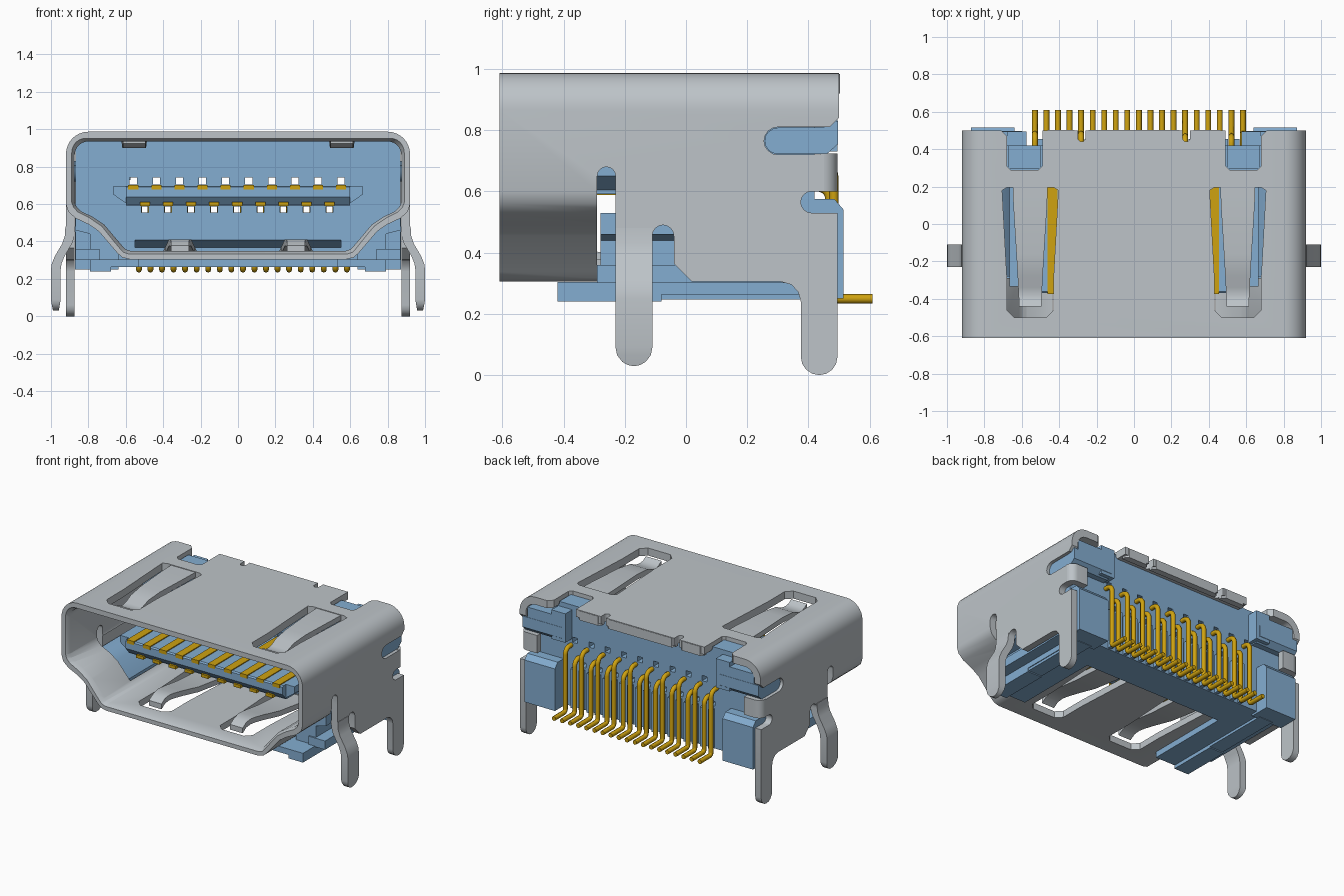
import bpy, bmesh, math
from mathutils import Vector

if "Cube" in bpy.data.objects:
    bpy.data.objects.remove(bpy.data.objects["Cube"])


def material(name, rgb):
    m = bpy.data.materials.new(name)
    m.use_nodes = True
    m.diffuse_color = (*rgb, 1)
    m.node_tree.nodes["Principled BSDF"].inputs["Base Color"].default_value = (*rgb, 1)
    return m


STEEL = material("steel grey", (0.51, 0.55, 0.58))
BLUE = material("blue plastic", (0.23, 0.42, 0.64))
GOLD = material("gold", (0.62, 0.36, 0.005))


def finish(name, bm, mat):
    bmesh.ops.recalc_face_normals(bm, faces=bm.faces)
    me = bpy.data.meshes.new(name)
    bm.to_mesh(me)
    bm.free()
    me.materials.append(mat)
    ob = bpy.data.objects.new(name, me)
    bpy.context.collection.objects.link(ob)
    return ob


def loft(name, sections, mat):
    """Skin a row of matching sections and cap both ends."""
    bm = bmesh.new()
    rows = [[bm.verts.new(p) for p in sec] for sec in sections]
    n = len(rows[0])
    for r, q in zip(rows, rows[1:]):
        for i in range(n):
            bm.faces.new((r[i], r[(i + 1) % n], q[(i + 1) % n], q[i]))
    bm.faces.new(rows[0])
    bm.faces.new(rows[-1])
    return finish(name, bm, mat)


def prism(name, pts, axis, a, b, mat, s=1):
    """Extrude a flat outline along an axis from a to b; s=-1 mirrors in x."""
    put = {"X": lambda p, t: (s * t, p[0], p[1]), "Y": lambda p, t: (s * p[0], t, p[1]),
           "Z": lambda p, t: (s * p[0], p[1], t)}[axis]
    return loft(name, [[put(p, t) for p in pts] for t in (a, b)], mat)


def boxes(name, items, mat, s=1):
    """Each item is (x0, x1, y0, y1, z0, z1)."""
    bm = bmesh.new()
    for x0, x1, y0, y1, z0, z1 in items:
        for v in bmesh.ops.create_cube(bm, size=1)["verts"]:
            v.co = Vector((s * (x1 if v.co.x > 0 else x0), y1 if v.co.y > 0 else y0,
                           z1 if v.co.z > 0 else z0))
    return finish(name, bm, mat)


def cut(ob, cutter):
    m = ob.modifiers.new("cut", "BOOLEAN")
    m.operation, m.solver, m.object = "DIFFERENCE", "EXACT", cutter
    dg = bpy.context.evaluated_depsgraph_get()
    me = bpy.data.meshes.new_from_object(ob.evaluated_get(dg))
    ob.modifiers.clear()
    ob.data = me
    bpy.data.objects.remove(cutter)


def arc(cx, cy, r, a0, a1, n=8):
    return [(cx + r * math.cos(math.radians(a0 + (a1 - a0) * i / n)),
             cy + r * math.sin(math.radians(a0 + (a1 - a0) * i / n))) for i in range(n + 1)]


def both(half):
    return half + [(-x, z) for x, z in reversed(half)]


# Metal shell: tube with the tapered plug outline and a flared mouth
outer = arc(0.80, 0.867, 0.12, 90, 0) + [(0.92, 0.60), (0.908, 0.56), (0.87, 0.525), (0.80, 0.492),
        (0.745, 0.455), (0.645, 0.338), (0.618, 0.314), (0.58, 0.305)]
inner = arc(0.80, 0.862, 0.073, 90, 0) + [(0.873, 0.61), (0.863, 0.585), (0.84, 0.562), (0.78, 0.533),
        (0.715, 0.49), (0.615, 0.372), (0.60, 0.358), (0.575, 0.35)]
shell = prism("shell", both(outer), "Y", -0.61, 0.50, STEEL)
cut(shell, prism("cutter", both(inner), "Y", -0.8, 0.8, STEEL))
cut(shell, loft("cutter", [[(x * k, y, 0.64 + (z - 0.64) * m) for x, z in both(inner)]
                           for y, k, m in ((-0.63, 1.03, 1.09), (-0.57, 0.995, 0.99))], STEEL))
cut(shell, boxes("cutter", [(-1.1, 1.1, 0.22, 1, 0, 0.6)], STEEL))

for s in (1, -1):
    # Openings in the side: shoulders, relief slot, rear slot, tab gap
    cut(shell, boxes("cutter", [(0.62, 1.1, -0.29, 0.3, 0, 0.6)], STEEL, s))
    cut(shell, prism("cutter", [(-0.29, 0.5)] + arc(-0.26, 0.65, 0.03, 180, 0) + [(-0.23, 0.5)],
                     "X", 0.8, 1.1, STEEL, s))
    cut(shell, prism("cutter", arc(0.30, 0.765, 0.045, 90, 270) + [(0.6, 0.72), (0.6, 0.84), (0.5, 0.84),
                     (0.47, 0.81)], "X", 0.85, 1.1, STEEL, s))
    cut(shell, boxes("cutter", [(0.7, 1.1, 0.45, 0.7, 0.5, 0.73)], STEEL, s))
    # Top rear notch and small lip notch
    cut(shell, prism("cutter", [(0.49, 0.7), (0.49, 0.31), (0.51, 0.29), (0.66, 0.29), (0.68, 0.31),
                     (0.68, 0.47), (0.72, 0.51), (0.72, 0.7)], "Z", 0.9, 1.1, STEEL, s))
    cut(shell, prism("cutter", [(0.26, 0.7)] + arc(0.28, 0.46, 0.02, 180, 360, 6) + [(0.30, 0.7)],
                     "Z", 0.85, 1.1, STEEL, s))
    # Spring openings in the roof and floor, each with a bent spring tongue
    hole = [(0.15, 0.18), (0.125, -0.28), (0.125, -0.46), (0.085, -0.50), (-0.085, -0.50),
            (-0.125, -0.46), (-0.125, -0.28), (-0.15, 0.18), (-0.125, 0.195), (0.125, 0.195)]
    flat = ((0.22, 0.094, 0.022), (0.10, 0.09, 0.022), (-0.16, 0.074, 0.026), (-0.28, 0.067, 0.04),
            (-0.34, 0.064, 0.066), (-0.38, 0.062, 0.07), (-0.41, 0.06, 0.064), (-0.44, 0.06, 0.045))
    deep = ((0.22, 0.094, 0.022), (0.10, 0.09, 0.025), (-0.1, 0.08, 0.045), (-0.26, 0.066, 0.075),
            (-0.34, 0.06, 0.088), (-0.38, 0.052, 0.088), (-0.42, 0.048, 0.08), (-0.46, 0.048, 0.055))
    for c, z0, z1, base, sign, bend, part in ((0.555, 0.9, 1.1, 0.987, -1, flat, "top_spring"),
                                              (0.31, 0.2, 0.4, 0.305, 1, deep, "bottom_spring")):
        cut(shell, prism("cutter", [(c + x, y) for x, y in hole], "Z", z0, z1, STEEL, s))
        loft(part, [[(s * (c + dx * hw), y, base + sign * drop + dz)
                     for dx, dz in ((-1, -0.018), (1, -0.018), (1, 0.018), (-1, 0.018))]
                    for y, hw, drop in bend], STEEL)

    # Side wall with the rear mounting leg
    wall = ([(-0.23, 0.605), (-0.23, 0.44), (-0.11, 0.44)] + arc(-0.075, 0.455, 0.035, 180, 0)
            + [(-0.04, 0.365), (0.02, 0.305), (0.31, 0.305), (0.345, 0.295), (0.367, 0.27), (0.375, 0.24)]
            + arc(0.435, 0.06, 0.06, 180, 360) + [(0.495, 0.53)] + arc(0.41, 0.565, 0.035, 270, 90) + [(0.41, 0.605)])
    prism("side_wall", wall, "X", 0.875, 0.92, STEEL, s)

    # Front mounting leg, cranked outwards
    loft("front_leg", [[(s * (x + dx * t), -0.17 + dy * hw, z)
                        for dx, dy in ((-1, -1), (1, -1), (1, 1), (-1, 1))]
                       for z, hw, x, t in (
                           (0.48, 0.06, 0.897, 0.026), (0.43, 0.06, 0.90, 0.026), (0.39, 0.06, 0.913, 0.026),
                           (0.32, 0.06, 0.954, 0.026), (0.28, 0.06, 0.97, 0.026), (0.25, 0.06, 0.974, 0.026),
                           (0.09, 0.06, 0.974, 0.026), (0.065, 0.055, 0.974, 0.022), (0.043, 0.038, 0.974, 0.018),
                           (0.033, 0.02, 0.974, 0.016), (0.03, 0.006, 0.974, 0.015))], STEEL)

    # Tab wrapped round the rear corner
    prism("rear_tab", [(0.875, 0.44), (0.92, 0.44)] + arc(0.87, 0.445, 0.05, 0, 90, 6)
          + [(0.79, 0.495), (0.79, 0.45), (0.865, 0.45)], "Z", 0.60, 0.723, STEEL, s)

# Folded lip on the roof's rear edge
for x0, x1 in ((-0.48, -0.30), (-0.26, 0.26), (0.30, 0.48)):
    prism("rear_lip", [(x0, 0.46), (x1, 0.46), (x1, 0.485), (x1 - 0.02, 0.503), (x0 + 0.02, 0.503),
                       (x0, 0.485)], "Z", 0.92, 0.984, STEEL)

# Plastic housing body with through holes beside every contact and a sloped slit
upper_x = [-0.56 + 0.1235 * i for i in range(10)]
lower_x = [-0.498 + 0.1235 * i for i in range(9)]
body = prism("housing_body", both(arc(0.80, 0.872, 0.07, 90, 0) + [(0.870, 0.30)]), "Y", 0.20, 0.42, BLUE)
cut(body, boxes("cutter", [(x - 0.019, x + 0.019, 0.1, 0.6, 0.706, 0.742) for x in upper_x]
                + [(x - 0.019, x + 0.019, 0.1, 0.6, 0.555, 0.588) for x in lower_x], BLUE))
cut(body, prism("cutter", [(0.1, 0.368), (0.1, 0.408), (0.2, 0.408), (0.33, 0.368)], "X", -0.55, 0.55, BLUE))

# Contact tongue with a chamfered nose and undercut sides
prism("tongue", [(0.21, 0.592), (-0.33, 0.592), (-0.37, 0.638), (-0.37, 0.69), (-0.36, 0.697), (0.21, 0.697)],
      "X", -0.60, 0.60, BLUE)
prism("tongue_wing", [(-0.665, 0.697), (0.665, 0.697), (0.665, 0.65), (0.585, 0.594), (-0.585, 0.594),
                      (-0.665, 0.65)], "Y", -0.335, 0.21, BLUE)
boxes("upper_contacts", [(x - 0.027, x + 0.027, -0.373, 0.25, 0.678, 0.703) for x in upper_x], GOLD)
boxes("lower_contacts", [(x - 0.027, x + 0.027, -0.36, 0.25, 0.589, 0.61) for x in lower_x], GOLD)

# Housing base, front arms and side blocks
boxes("housing_base", [(-0.79, 0.79, 0.18, 0.42, 0.264, 0.305)], BLUE)
for s in (1, -1):
    boxes("base_arm", [(0.53, 0.79, -0.42, 0.20, 0.264, 0.304)], BLUE, s)
    boxes("base_foot", [(0.68, 0.79, -0.42, -0.08, 0.24, 0.27), (0.68, 0.785, -0.08, 0.40, 0.247, 0.27)], BLUE, s)
    boxes("arm_shelf", [(0.74, 0.868, -0.29, 0.21, 0.30, 0.36)], BLUE, s)
    prism("shoulder", [(0.64, 0.305), (0.79, 0.305), (0.79, 0.44), (0.868, 0.46), (0.868, 0.53), (0.80, 0.53),
                       (0.73, 0.49), (0.64, 0.38)], "Y", -0.28, 0.21, BLUE, s)
    prism("rear_side_block", [(0.375, 0.25), (0.515, 0.25), (0.515, 0.54), (0.485, 0.575), (0.375, 0.575)],
          "X", 0.64, 0.872, BLUE, s)
    prism("corner_block", arc(0.30, 0.765, 0.043, 90, 270) + [(0.46, 0.722), (0.497, 0.755),
          (0.497, 0.83), (0.47, 0.83), (0.45, 0.808)], "X", 0.60, 0.90, BLUE, s)
    boxes("notch_block", [(0.497, 0.673, 0.295, 0.42, 0.80, 0.962)], BLUE, s)
    boxes("notch_post", [(0.575, 0.68, 0.41, 0.495, 0.73, 0.93)], BLUE, s)
    boxes("rear_upper_block", [(0.66, 0.865, 0.41, 0.495, 0.80, 0.90)], BLUE, s)

# Ribs between the solder pins
pin_x = [-0.53 + 0.0618 * i for i in range(19)]
boxes("pin_ribs", [(x + 0.018, x + 0.044, 0.41, 0.455, 0.27, 0.54) for x in pin_x[:-1]], BLUE)

# Solder pins: alternating high and low hooks ending in straight feet
cu = bpy.data.curves.new("solder_pins", "CURVE")
cu.dimensions = "3D"
cu.bevel_depth, cu.bevel_resolution, cu.use_fill_caps = 0.0155, 2, True
for i, x in enumerate(pin_x):
    y, z = (0.483, 0.685) if i % 2 == 0 else (0.470, 0.615)
    path = ([(0.40, z)] + arc(y - 0.04, z - 0.04, 0.04, 90, 0, 5)
            + arc(y + 0.02, 0.269, 0.02, 180, 270, 4) + [(0.61, 0.249)])
    sp = cu.splines.new("POLY")
    sp.points.add(len(path) - 1)
    for p, (py, pz) in zip(sp.points, path):
        p.co = (x, py, pz, 1)
cu.materials.append(GOLD)
bpy.context.collection.objects.link(bpy.data.objects.new("solder_pins", cu))

# Smooth the rounded parts and keep the folds sharp
bpy.ops.object.select_all(action="DESELECT")
for ob in bpy.context.collection.objects:
    if ob.type == "MESH":
        ob.select_set(True)
        bpy.context.view_layer.objects.active = ob
bpy.ops.object.shade_smooth_by_angle(angle=math.radians(32))
